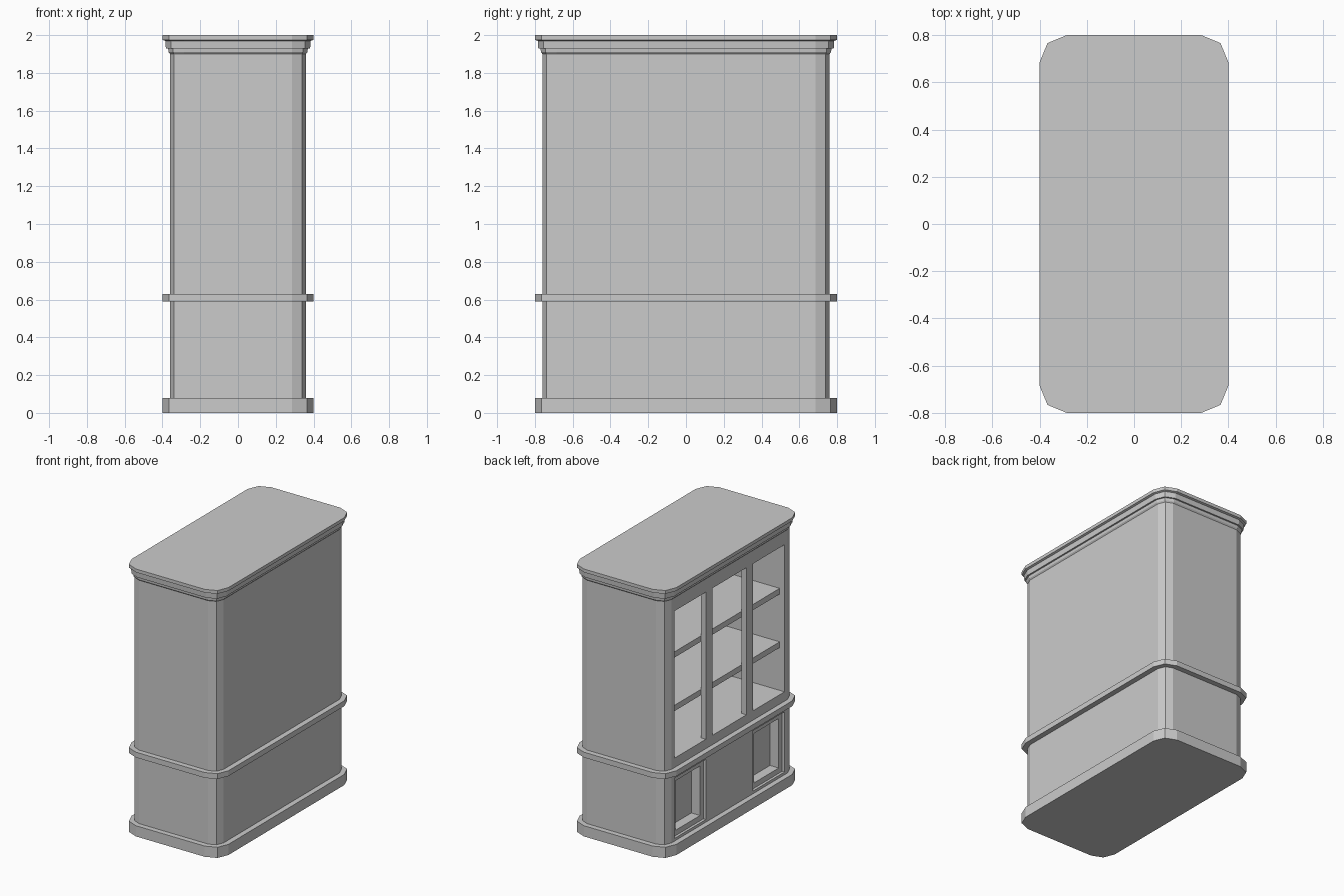
import bpy, bmesh, math

if "Cube" in bpy.data.objects:
    bpy.data.objects.remove(bpy.data.objects["Cube"])

HX, HY, R = 0.4, 0.8, 0.115      # outer half sizes and corner radius


def outline(inset):
    """Rounded rectangle with two facets per corner."""
    r = R - inset
    pts = []
    for k, (sx, sy) in enumerate([(1, 1), (-1, 1), (-1, -1), (1, -1)]):
        for i in range(3):
            a = math.radians(90 * k + 45 * i)
            pts.append((sx * (HX - R) + r * math.cos(a),
                        sy * (HY - R) + r * math.sin(a)))
    return pts


def link(bm, name):
    me = bpy.data.meshes.new(name)
    bmesh.ops.recalc_face_normals(bm, faces=bm.faces)
    bm.to_mesh(me)
    bm.free()
    ob = bpy.data.objects.new(name, me)
    bpy.context.collection.objects.link(ob)
    return ob


def box(name, x0, x1, y0, y1, z0, z1):
    bm = bmesh.new()
    bmesh.ops.create_cube(bm, size=1)
    for v in bm.verts:
        v.co = ((x0 + x1) / 2 + v.co.x * (x1 - x0),
                (y0 + y1) / 2 + v.co.y * (y1 - y0),
                (z0 + z1) / 2 + v.co.z * (z1 - z0))
    return link(bm, name)


# Cabinet body: plinth, base, waist moulding, upper case and cornice
profile = [(0, 0), (0, .08), (.04, .08), (.04, .59), (0, .59), (0, .63),
           (.04, .63), (.04, 1.9), (.032, 1.91), (.03, 1.93), (.018, 1.93),
           (.015, 1.97), (0, 1.975), (0, 2)]
bm = bmesh.new()
rings = [[bm.verts.new((x, y, z)) for x, y in outline(o)] for o, z in profile]
for a, b in zip(rings, rings[1:]):
    for i in range(12):
        j = (i + 1) % 12
        bm.faces.new((a[i], a[j], b[j], b[i]))
bm.faces.new(rings[0][::-1])
bm.faces.new(rings[-1])
body = link(bm, "cabinet_body")

# Cavity behind the display openings, then the three openings themselves
cutters = [box("cavity_cutter", -.32, .32, -.65, .65, .7, 1.8)]
for y0, y1 in [(.28, .65), (-.2, .2), (-.65, -.28)]:
    cutters.append(box("opening_cutter", -.5, -.3, y0, y1, .7, 1.8))

# Two recessed lower doors with a deeper panel in each
for y0, y1 in [(.28, .65), (-.65, -.28)]:
    cutters.append(box("door_cutter", -.385, -.34, y0, y1, .1, .55))
    cutters.append(box("panel_cutter", -.385, -.268, y0 + .04, y1 - .04, .14, .51))

for c in cutters:
    m = body.modifiers.new("cut", 'BOOLEAN')
    m.operation, m.solver, m.object = 'DIFFERENCE', 'EXACT', c

# Bake the cuts and drop the cutters
deps = bpy.context.evaluated_depsgraph_get()
baked = bpy.data.meshes.new_from_object(body.evaluated_get(deps))
body.modifiers.clear()
body.data = baked
for c in cutters:
    bpy.data.objects.remove(c)

# Shelves
for i, z in enumerate([1.02, 1.42]):
    box(f"shelf_{i + 1}", -.32, .32, -.65, .65, z, z + .043)
